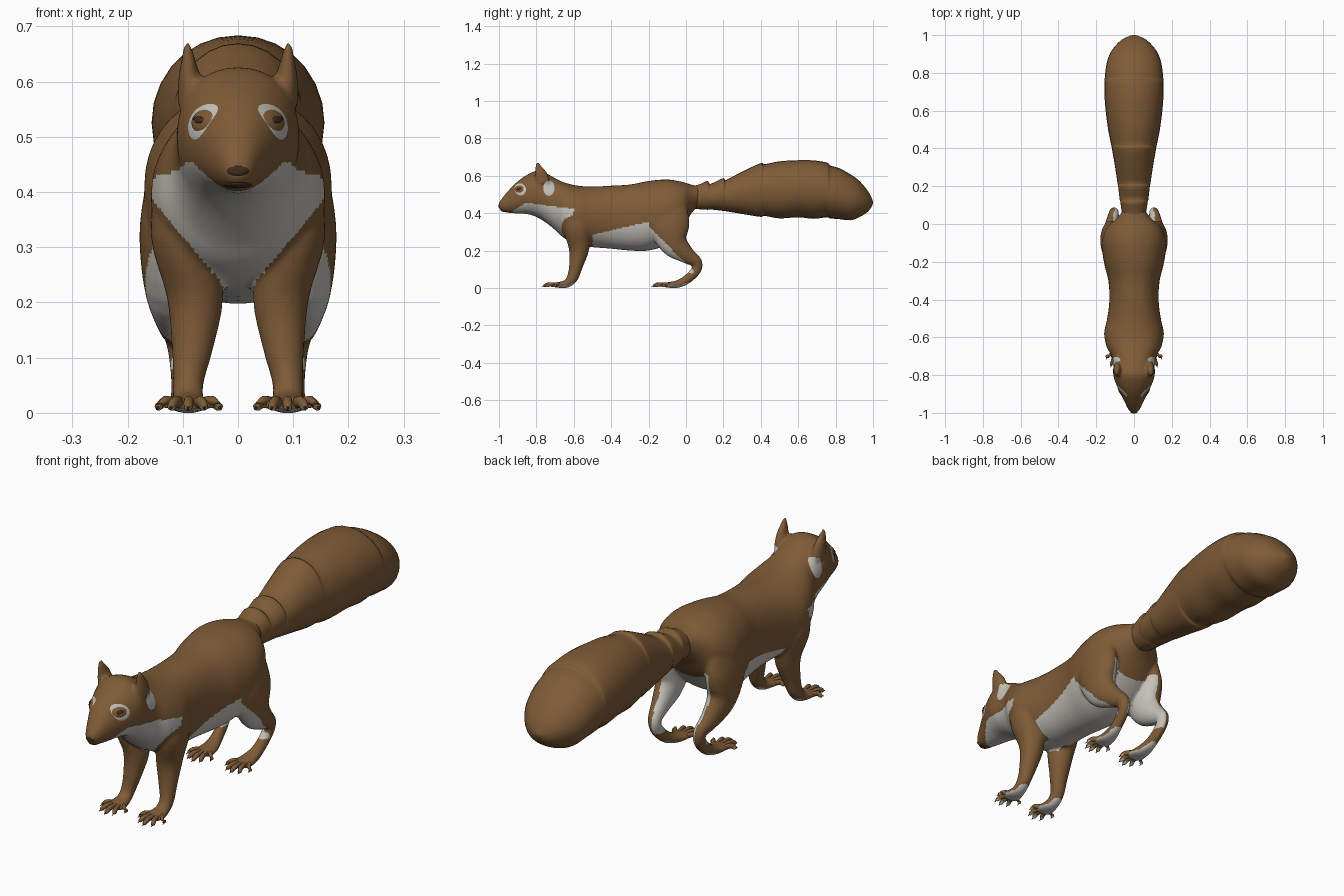
import bpy, bmesh, math
from mathutils import Vector
from mathutils.bvhtree import BVHTree

if "Cube" in bpy.data.objects:
    bpy.data.objects.remove(bpy.data.objects["Cube"])


def material(name, rgb):
    m = bpy.data.materials.new(name)
    m.diffuse_color = (*rgb, 1)
    m.use_nodes = True
    m.node_tree.nodes["Principled BSDF"].inputs["Base Color"].default_value = m.diffuse_color
    return m


BROWN = material("brown fur", (0.21, 0.105, 0.038))
WHITE = material("white fur", (0.56, 0.54, 0.49))
DARK = material("dark brown", (0.05, 0.026, 0.012))


def make_object(name, bm, mats):
    bmesh.ops.recalc_face_normals(bm, faces=bm.faces[:])
    for f in bm.faces:
        f.smooth = True
    me = bpy.data.meshes.new(name)
    bm.to_mesh(me)
    bm.free()
    for m in mats:
        me.materials.append(m)
    ob = bpy.data.objects.new(name, me)
    bpy.context.collection.objects.link(ob)
    return ob


def spline(rows, steps):
    """Catmull-Rom through rows of numbers."""
    out = []
    for i in range(len(rows) - 1):
        p = [rows[max(0, min(len(rows) - 1, i + k))] for k in (-1, 0, 1, 2)]
        for s in range(steps):
            t = s / steps
            out.append([0.5 * (2 * b + (c - a) * t + (2 * a - 5 * b + 4 * c - d) * t * t
                               + (3 * b - a - 3 * c + d) * t ** 3) for a, b, c, d in zip(*p)])
    return out + [list(rows[-1])]


def tube(bm, rows, steps=4, sides=24, side=1, upright=False, power=2.0):
    """Skin rows of (x, y, z, half width, half depth)."""
    pts = spline(rows, steps)
    rings = []
    for i, (x, y, z, rx, rn) in enumerate(pts):
        a, b = pts[max(i - 1, 0)], pts[min(i + 1, len(pts) - 1)]
        t = Vector((0, b[1] - a[1], b[2] - a[2])).normalized()
        n = Vector((0, 0, 1)) if upright else t.cross(Vector((1, 0, 0)))
        ring = []
        for k in range(sides):
            ang = 2 * math.pi * k / sides
            c, s = math.cos(ang), math.sin(ang)
            c = math.copysign(abs(c) ** (2 / power), c)
            s = math.copysign(abs(s) ** (2 / power), s)
            p = Vector((x + rx * c, y, z)) + n * rn * s
            ring.append(bm.verts.new((p.x * side, p.y, p.z)))
        rings.append(ring)
    for r0, r1 in zip(rings, rings[1:]):
        for k in range(sides):
            j = (k + 1) % sides
            bm.faces.new((r0[k], r0[j], r1[j], r1[k]))
    bm.faces.new(rings[0])
    bm.faces.new(rings[-1])


def profile(rows):
    """(y, low, high, half width) to tube rows."""
    return [(0, y, (lo + hi) / 2, w, (hi - lo) / 2) for y, lo, hi, w in rows]


# Trunk and head
TRUNK = [(-1.0, .425, .455, .012), (-.985, .412, .478, .028), (-.95, .402, .52, .046),
         (-.9, .398, .57, .07), (-.85, .395, .605, .094), (-.8, .38, .626, .11),
         (-.75, .35, .614, .11), (-.7, .31, .587, .118), (-.65, .265, .564, .145),
         (-.58, .232, .547, .158), (-.5, .218, .542, .142), (-.4, .21, .547, .13),
         (-.3, .2, .553, .136), (-.2, .2, .572, .16), (-.1, .235, .58, .17),
         (-.02, .32, .567, .145), (.03, .4, .552, .09), (.07, .44, .545, .06)]
FORE_LEG = [(.1, -.59, .44, .045, .07), (.1, -.58, .32, .058, .075), (.078, -.572, .21, .051, .055),
            (.082, -.588, .12, .038, .037), (.09, -.607, .055, .028, .03), (.09, -.64, .022, .03, .022),
            (.088, -.69, .016, .042, .014), (.087, -.71, .014, .03, .01)]
HIND_LEG = [(.11, -.1, .45, .05, .1), (.122, -.09, .34, .056, .11), (.122, -.065, .24, .05, .078),
            (.117, .005, .175, .035, .046), (.107, .058, .135, .026, .03), (.102, .05, .09, .022, .027),
            (.097, .0, .042, .024, .024), (.092, -.05, .02, .034, .02), (.09, -.1, .016, .042, .014),
            (.09, -.12, .014, .03, .01)]
EAR = [(.084, -.765, .56, .026, .04), (.088, -.775, .605, .02, .034),
       (.09, -.788, .643, .012, .019), (.092, -.797, .674, .004, .005)]

bm = bmesh.new()
tube(bm, profile(TRUNK), upright=True, sides=40, power=2.15)
for side in (1, -1):
    tube(bm, FORE_LEG, side=side)
    tube(bm, HIND_LEG, side=side)
    tube(bm, EAR, side=side)
rough = make_object("rough_body", bm, [])
mod = rough.modifiers.new("fuse", 'REMESH')
mod.mode = 'VOXEL'
mod.voxel_size = 0.0075
mod = rough.modifiers.new("soften", 'SMOOTH')
mod.iterations = 3
fused = bpy.data.meshes.new_from_object(rough.evaluated_get(bpy.context.evaluated_depsgraph_get()))
bpy.data.objects.remove(rough)
bm = bmesh.new()
bm.from_mesh(fused)
bmesh.ops.recalc_face_normals(bm, faces=bm.faces[:])


def is_white(p, n):
    x, y, z = abs(p.x), p.y, p.z
    inward = n.x * (1 if p.x > 0 else -1) < -0.2
    if z < .03:                                            # soles
        return n.z < -0.5
    if y < -.6:                                            # throat and bib
        top = min(.408 + .65 * (y + .93), .455 - .12 * (y + .86))
        return y > -.965 and z < top and z > .2 + 1.2 * x
    if y < -.5:                                            # between the forelegs
        return x < .04 and n.z < -0.4
    if y < -.2:                                            # belly
        return z < .285 + .23 * (y + .5)
    if z < .08:
        return False
    return z < .3 - .98 * (y + .17) and (y < -.1 or n.y < -.1) or (inward and z < .36) \
        or (n.z < -.5 and z > .2 and x < .1 and y < -.02)


for f in bm.faces:
    f.material_index = int(is_white(f.calc_center_median(), f.normal))
tree = BVHTree.FromBMesh(bm)
make_object("body", bm, [BROWN, WHITE])

# Bushy tail with stepped fur layers on top
TAIL = [(.0, .43, .545, .05), (.06, .422, .55, .064), (.115, .418, .572, .072), (.13, .42, .556, .076),
        (.2, .412, .588, .084), (.215, .41, .578, .087), (.3, .396, .622, .1), (.4, .38, .668, .117),
        (.42, .386, .662, .121), (.5, .372, .677, .137), (.6, .378, .683, .15), (.68, .37, .682, .156),
        (.755, .378, .67, .156), (.77, .372, .655, .155), (.82, .368, .64, .15), (.88, .362, .607, .137),
        (.93, .38, .57, .11), (.975, .41, .515, .066), (.995, .44, .475, .025), (1.0, .453, .46, .006)]
bm = bmesh.new()
tube(bm, profile(TAIL), steps=3, sides=28, upright=True, power=2.05)
make_object("tail", bm, [BROWN])


# Toes with small dark claws
def toes(name, heel, cx, tips):
    bm, claws = bmesh.new(), bmesh.new()
    for side in (1, -1):
        for tx, ty in tips:
            bx = cx + (tx - cx) * .45
            mx, my = bx + (tx - bx) * .6, heel + (ty - heel) * .6
            tube(bm, [(bx, heel, .016, .01, .011), (mx, my, .02, .0095, .011),
                      (tx, ty + .012, .012, .008, .009), (tx, ty + .004, .01, .003, .003)],
                 steps=3, sides=10, side=side)
            tube(claws, [(tx, ty + .012, .013, .004, .004), (tx + (tx - bx) * .15, ty - .004, .006, .001, .001)],
                 steps=2, sides=6, side=side)
    bm.normal_update()
    for f in bm.faces:
        f.material_index = int(f.calc_center_median().z < .009)
    make_object(name + "_toes", bm, [BROWN, WHITE])
    make_object(name + "_claws", claws, [DARK])


toes("fore", -.675, .087, [(.035, -.715), (.062, -.755), (.09, -.768), (.12, -.755), (.143, -.712)])
toes("hind", -.085, .09, [(.038, -.135), (.064, -.17), (.09, -.182), (.118, -.17), (.143, -.135)])


# Thin painted plates laid on the head
def plate(name, mat, u0, z0, ru, rz, lift, tilt=0.0, front=False):
    bm = bmesh.new()
    for side in ((1,) if front else (1, -1)):
        rings = []
        for r in (0.01, .35, .7, 1):
            ring = []
            for k in range(20):
                a = 2 * math.pi * k / 20
                du, dz = ru * r * math.cos(a), rz * r * math.sin(a)
                u = u0 + du * math.cos(tilt) - dz * math.sin(tilt)
                z = z0 + du * math.sin(tilt) + dz * math.cos(tilt)
                start, aim = (((u, -2, z), (0, 1, 0)) if front else
                              ((side, u, z), (-side, 0, 0)))
                hit, nor = tree.ray_cast(Vector(start), Vector(aim))[:2]
                if hit is None:
                    hit, nor = tree.find_nearest(Vector((0, -1, z)))[:2]
                ring.append(bm.verts.new(hit + nor * (lift if r < 1 else 0.0005)))
            rings.append(ring)
        bm.faces.new(rings[0])
        for r0, r1 in zip(rings, rings[1:]):
            for k in range(20):
                j = (k + 1) % 20
                bm.faces.new((r0[k], r0[j], r1[j], r1[k]))
    make_object(name, bm, [mat])


plate("eye_ring", WHITE, -.886, .527, .03, .033, .002, tilt=.5)
plate("eyelid", BROWN, -.89, .529, .026, .021, .0055, tilt=.2)
plate("eye", DARK, -.891, .529, .017, .007, .0085, tilt=.2)
plate("cheek_patch", WHITE, -.733, .534, .03, .042, .003)
plate("nose", DARK, 0, .438, .02, .009, .003, front=True)
plate("mouth", DARK, 0, .413, .026, .005, .003, front=True)
